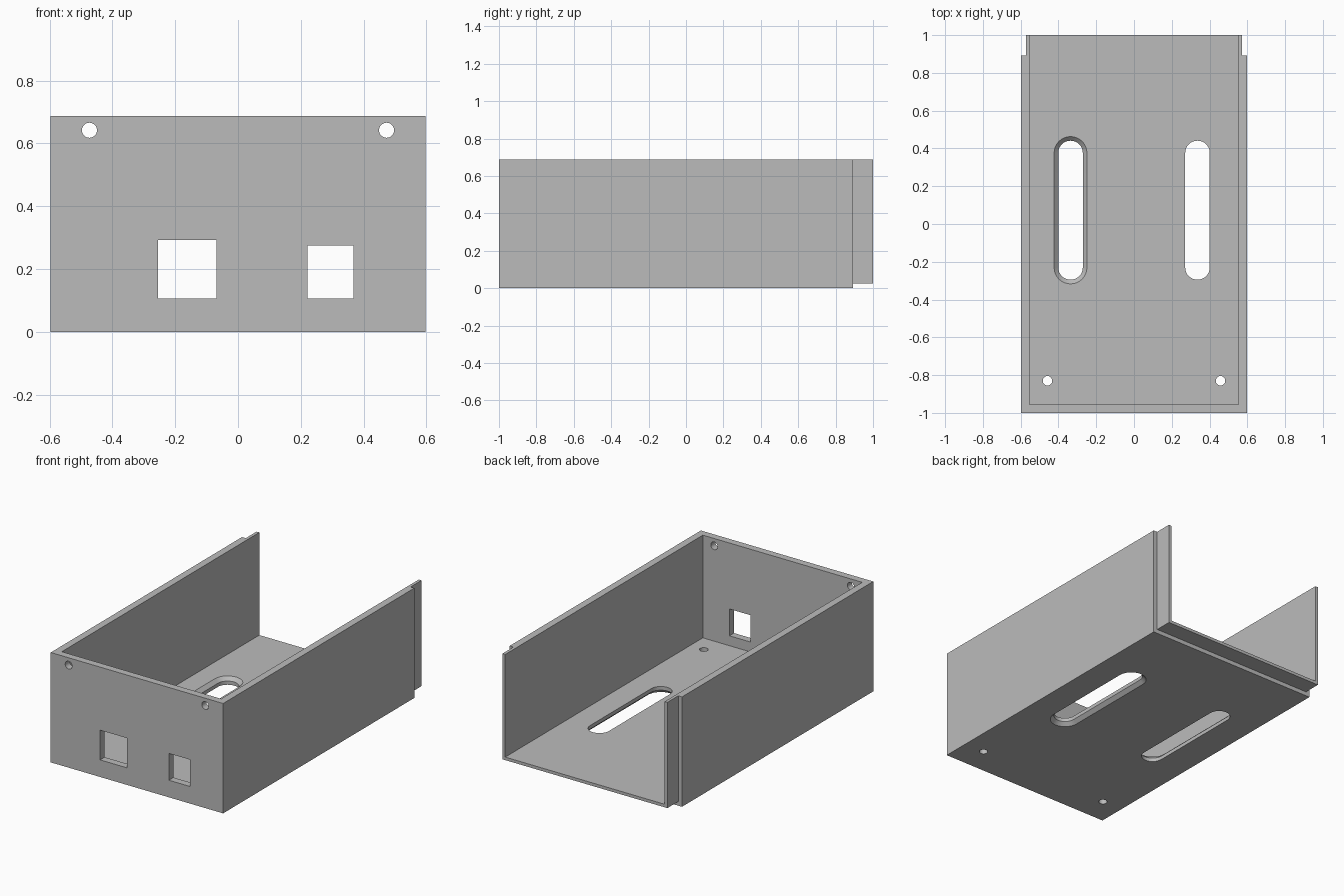
import bpy
import bmesh
import math
from mathutils import Vector

if "Cube" in bpy.data.objects:
    bpy.data.objects.remove(bpy.data.objects["Cube"], do_unlink=True)

HALF_W, HEIGHT, WALL = 0.597, 0.688, 0.045
INNER_W = HALF_W - WALL
LIP_Y, LIP_W, LIP_Z = 0.892, 0.571, 0.026

grey = bpy.data.materials.new("plain grey")
grey.use_nodes = True
grey.diffuse_color = (0.5, 0.5, 0.5, 1)
grey.node_tree.nodes["Principled BSDF"].inputs["Base Color"].default_value = (0.5, 0.5, 0.5, 1)


def loft(name, rings):
    """Closed solid through a stack of matching rings of points."""
    bm = bmesh.new()
    loops = [[bm.verts.new(p) for p in ring] for ring in rings]
    n = len(loops[0])
    for a, b in zip(loops, loops[1:]):
        for i in range(n):
            j = (i + 1) % n
            bm.faces.new((a[i], a[j], b[j], b[i]))
    bm.faces.new(loops[0])
    bm.faces.new(loops[-1])
    bmesh.ops.recalc_face_normals(bm, faces=bm.faces)
    mesh = bpy.data.meshes.new(name)
    bm.to_mesh(mesh)
    bm.free()
    mesh.materials.append(grey)
    obj = bpy.data.objects.new(name, mesh)
    bpy.context.scene.collection.objects.link(obj)
    return obj


def box(name, x0, x1, y0, y1, z0, z1):
    corners = [(x0, y0), (x1, y0), (x1, y1), (x0, y1)]
    return loft(name, [[(x, y, z) for x, y in corners] for z in (z0, z1)])


def stadium(cx, cy, r, half, z, steps=16):
    """Slot outline; half = 0 gives a circle."""
    pts = []
    for end, start in ((half, 0), (-half, math.pi)):
        for i in range(steps + (1 if half else 0)):
            a = start + math.pi * i / steps
            pts.append(Vector((cx + r * math.cos(a), cy + end + r * math.sin(a), z)))
    return pts


# Enclosure block and the volumes removed from it
case = box("open_enclosure", -HALF_W, HALF_W, -1, 1, 0, HEIGHT)
cutters = [
    box("cavity_cutter", -INNER_W, INNER_W, -1 + WALL, 2, WALL, 2),
    box("bottom_rabbet_cutter", -2, 2, LIP_Y, 2, -1, LIP_Z),
    box("large_window_cutter", -0.255, -0.068, -1.2, -0.9, 0.107, 0.293),
    box("small_window_cutter", 0.221, 0.368, -1.2, -0.9, 0.107, 0.275),
]

for side in (-1, 1):
    # Rabbet that leaves the thin rear tongue
    x0, x1 = sorted((side * LIP_W, side * 2))
    cutters.append(box("side_rabbet_cutter", x0, x1, LIP_Y, 2, -1, 2))

    # Screw holes in the floor and the front wall
    cutters.append(loft("floor_hole_cutter",
                        [stadium(side * 0.458, -0.83, 0.025, 0, z) for z in (-0.1, 0.1)]))
    cutters.append(loft("front_hole_cutter",
                        [[(p.x, y, p.y) for p in stadium(side * 0.473, 0.642, 0.024, 0, 0)]
                         for y in (-1.1, -0.9)]))

    # Slots, chamfered above on one side and below on the other
    profile = [(-0.1, 0.065), (0.023, 0.065), (0.055, 0.097)]
    cutters.append(loft("slot_cutter",
                        [stadium(side * 0.336, 0.073, r, 0.303, z if side < 0 else WALL - z)
                         for z, r in profile]))

for cutter in cutters:
    cutter.hide_render = True
    mod = case.modifiers.new(cutter.name, 'BOOLEAN')
    mod.operation = 'DIFFERENCE'
    mod.solver = 'EXACT'
    mod.object = cutter

# Bake the cuts and drop the helpers
bpy.context.view_layer.update()
graph = bpy.context.evaluated_depsgraph_get()
case_mesh = bpy.data.meshes.new_from_object(case.evaluated_get(graph))
case.modifiers.clear()
case.data = case_mesh
for cutter in cutters:
    bpy.data.objects.remove(cutter, do_unlink=True)

bpy.ops.object.select_all(action='DESELECT')
case.select_set(True)
bpy.context.view_layer.objects.active = case
bpy.ops.object.shade_smooth_by_angle(angle=math.radians(30))
